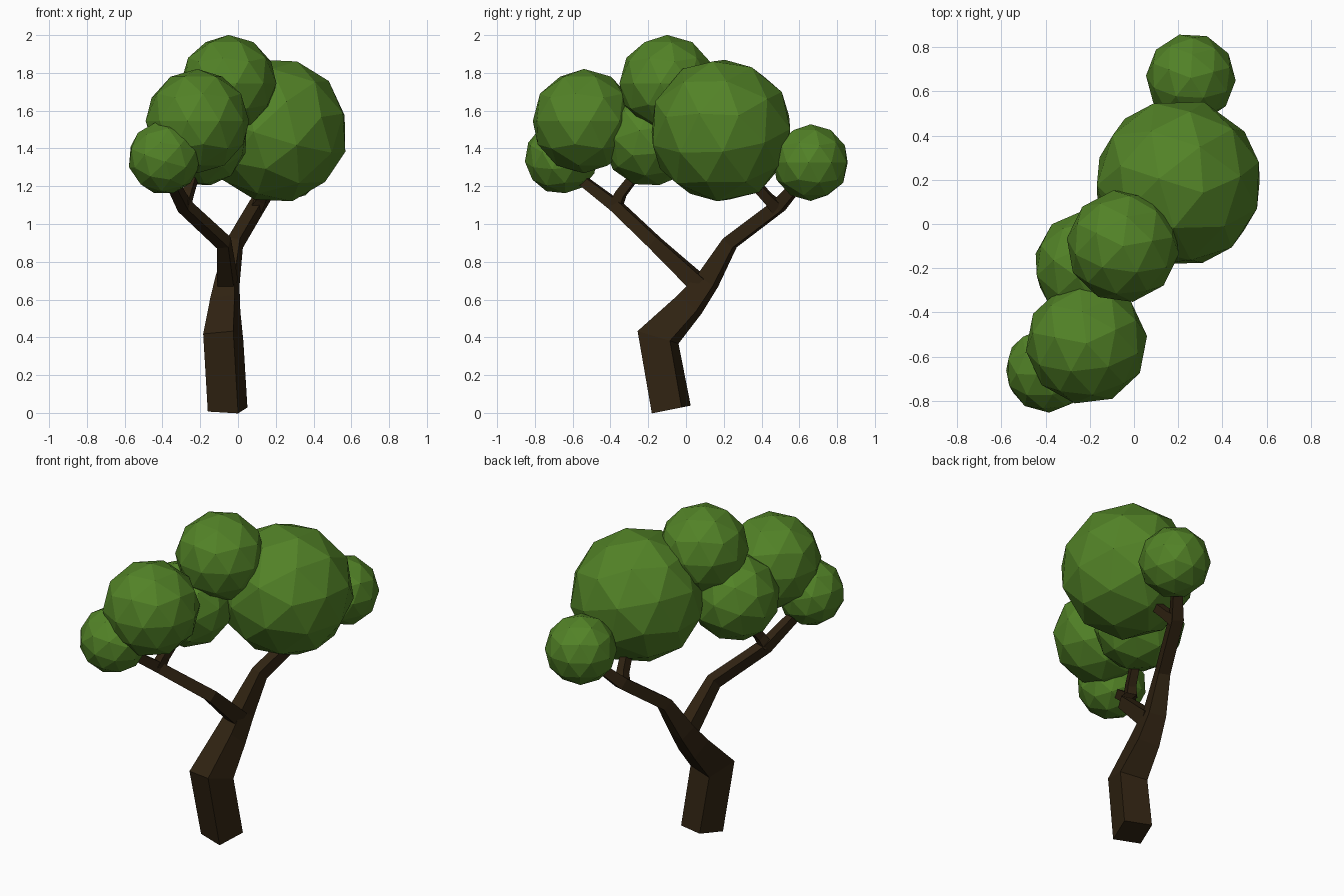
import bpy, bmesh, math
from mathutils import Vector, Euler

if "Cube" in bpy.data.objects:
    bpy.data.objects.remove(bpy.data.objects["Cube"])


def material(name, rgb):
    m = bpy.data.materials.new(name)
    m.diffuse_color = (*rgb, 1)
    m.use_nodes = True
    m.node_tree.nodes["Principled BSDF"].inputs["Base Color"].default_value = m.diffuse_color
    return m


BARK = material("dark_bark", (0.030, 0.017, 0.006))
LEAF = material("leaf_green", (0.085, 0.225, 0.020))


def finish(bm, name, mat):
    bmesh.ops.recalc_face_normals(bm, faces=bm.faces)
    me = bpy.data.meshes.new(name)
    bm.to_mesh(me)
    bm.free()
    me.materials.append(mat)
    ob = bpy.data.objects.new(name, me)
    bpy.context.collection.objects.link(ob)
    return ob


def limb(name, nodes, start_dir=None):
    """Square tube through nodes (x, y, z, half width), mitred at bends."""
    pts = [Vector(n[:3]) for n in nodes]
    ref = Vector((0.954, -0.298, 0))
    bm = bmesh.new()
    rings = []
    for i, p in enumerate(pts):
        before = (p - pts[i - 1]).normalized() if i else None
        after = (pts[i + 1] - p).normalized() if i < len(pts) - 1 else None
        if before is None:
            t = Vector(start_dir).normalized() if start_dir else after
            stretch = 1
        elif after is None:
            t, stretch = before, 1
        else:
            t = (before + after).normalized()
            stretch = 1 / max(t.dot(after), 0.7)
        u = (ref - t * ref.dot(t)).normalized()
        v = t.cross(u)
        h = nodes[i][3]
        rings.append([bm.verts.new(p + u * a * h + v * b * h * stretch)
                      for a, b in ((-1, -1), (1, -1), (1, 1), (-1, 1))])
    for r0, r1 in zip(rings, rings[1:]):
        for k in range(4):
            j = (k + 1) % 4
            bm.faces.new((r0[k], r0[j], r1[j], r1[k]))
    bm.faces.new(rings[0][::-1])
    bm.faces.new(rings[-1])
    return finish(bm, name, BARK)


# trunk running into the rear limb
limb("trunk", [(-0.055, -0.078, 0.018, 0.084), (-0.078, -0.148, 0.40, 0.083),
               (-0.067, 0.02, 0.575, 0.066), (-0.055, 0.115, 0.70, 0.052),
               (-0.015, 0.232, 0.90, 0.035), (0.10, 0.49, 1.095, 0.034),
               (0.19, 0.60, 1.22, 0.025)], (0, -0.2, 1))
# front limb and the two short forks
limb("front_branch", [(-0.055, 0.07, 0.68, 0.046), (-0.075, -0.165, 0.90, 0.033),
                      (-0.285, -0.37, 1.095, 0.031), (-0.36, -0.56, 1.24, 0.025)])
limb("front_fork", [(-0.285, -0.37, 1.10, 0.03), (-0.265, -0.345, 1.16, 0.025),
                    (-0.23, -0.26, 1.27, 0.022)])
limb("rear_fork", [(0.10, 0.48, 1.09, 0.034), (0.125, 0.44, 1.13, 0.026),
                   (0.16, 0.34, 1.24, 0.024)])

# foliage balls: name, centre, radius, rotation in degrees
FOLIAGE = [
    ("large_foliage", (0.20, 0.185, 1.495), 0.385, (12, 14, 20)),
    ("top_foliage", (-0.05, -0.10, 1.745), 0.256, (0, 0, 10)),
    ("front_foliage", (-0.215, -0.54, 1.545), 0.276, (0, 0, 25)),
    ("low_front_foliage", (-0.39, -0.66, 1.35), 0.194, (15, 10, 40)),
    ("middle_foliage", (-0.20, -0.19, 1.45), 0.255, (10, -14, 5)),
    ("rear_foliage", (0.257, 0.66, 1.325), 0.203, (0, 0, 15)),
]
for name, centre, radius, rot in FOLIAGE:
    bm = bmesh.new()
    bmesh.ops.create_icosphere(bm, subdivisions=2, radius=radius)
    e = Euler([math.radians(a) for a in rot]).to_matrix()
    for v in bm.verts:
        v.co = e @ v.co + Vector(centre)
    finish(bm, name, LEAF)
